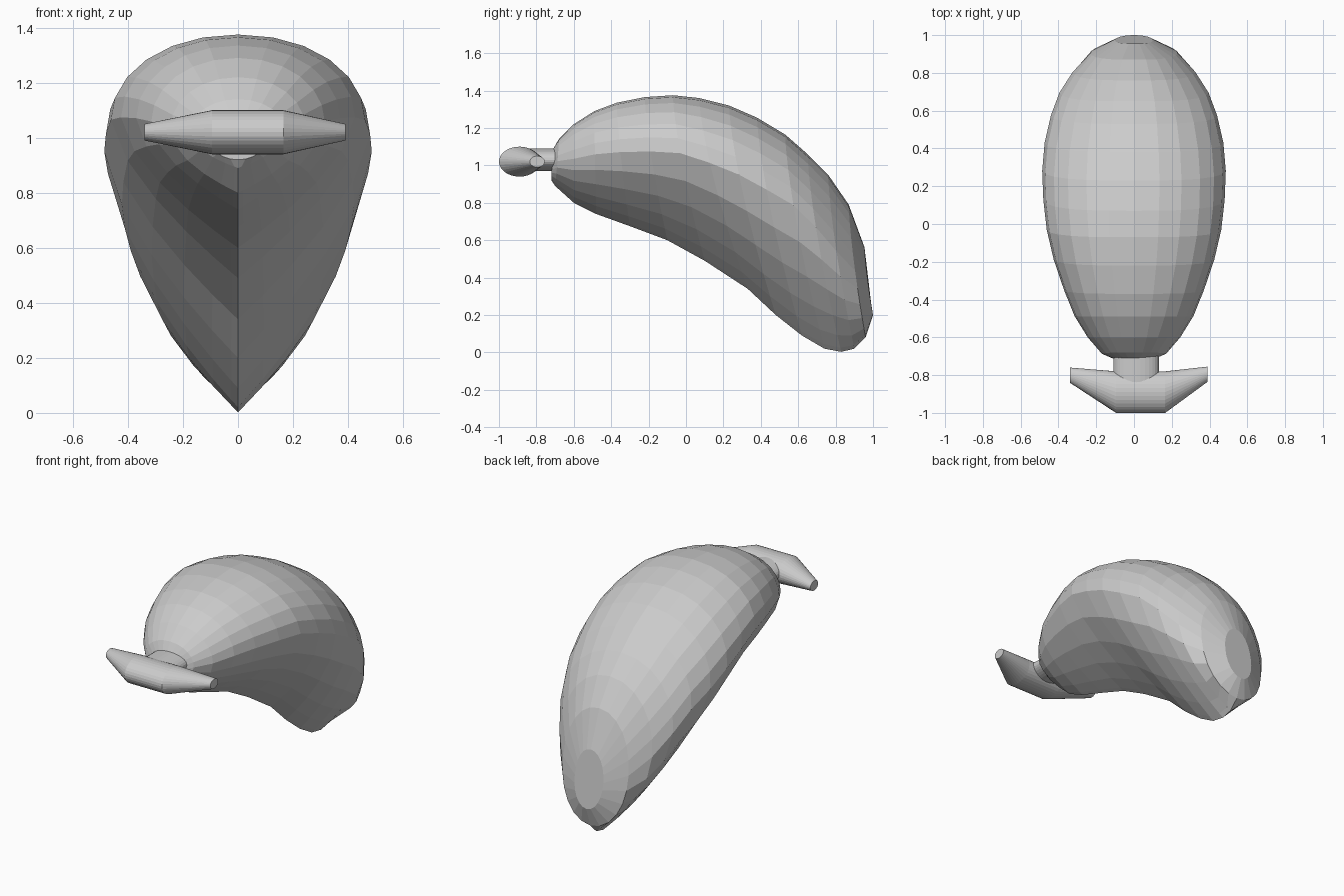
import bpy, bmesh
from math import sin, cos, pi

if "Cube" in bpy.data.objects:
    bpy.data.objects.remove(bpy.data.objects["Cube"])


def loft(name, rings):
    """Skin a list of closed rings and cap both ends."""
    bm = bmesh.new()
    loops = [[bm.verts.new(p) for p in ring] for ring in rings]
    n = len(loops[0])
    for a, b in zip(loops, loops[1:]):
        for i in range(n):
            j = (i + 1) % n
            bm.faces.new((a[i], a[j], b[j], b[i]))
    bm.faces.new(loops[0])
    bm.faces.new(loops[-1])
    bmesh.ops.recalc_face_normals(bm, faces=bm.faces)
    mesh = bpy.data.meshes.new(name)
    bm.to_mesh(mesh)
    bm.free()
    obj = bpy.data.objects.new(name, mesh)
    bpy.context.collection.objects.link(obj)
    return obj


def body_ring(ty, tz, by, bz, w, eq, k, sides=24):
    """Section with a domed upper half and a keeled lower half swept back.
    Top point, bottom point, half width, fraction of widest line, keel power."""
    ring = []
    for i in range(sides):
        a = 2 * pi * i / sides
        c, s = cos(a), sin(a)
        side = 1 if s > 0 else -1
        if c > 0:
            f = eq - c * eq
            x = w * abs(s) ** 0.95
        else:
            f = eq - c * (1 - eq)
            x = w * max(0, 1 - (-c) ** k) ** (1 if k < 2.3 else 0.5)
        ring.append((side * x, ty + (by - ty) * f ** 1.4, tz + (bz - tz) * f))
    return ring


# Curved body: top y, top z, bottom y, bottom z, half width, widest line, keel
sections = [
    (-0.715, 1.08, -0.72, 0.92, 0.10, 0.50, 2.3),
    (-0.68, 1.14, -0.70, 0.89, 0.17, 0.47, 2.2),
    (-0.60, 1.22, -0.60, 0.80, 0.245, 0.44, 2.0),
    (-0.49, 1.29, -0.48, 0.74, 0.315, 0.42, 1.8),
    (-0.37, 1.335, -0.30, 0.675, 0.37, 0.40, 1.7),
    (-0.22, 1.365, -0.10, 0.60, 0.425, 0.38, 1.6),
    (-0.07, 1.375, 0.10, 0.49, 0.462, 0.35, 1.5),
    (0.07, 1.36, 0.33, 0.34, 0.48, 0.34, 1.5),
    (0.23, 1.32, 0.48, 0.20, 0.486, 0.33, 1.5),
    (0.38, 1.255, 0.62, 0.09, 0.473, 0.33, 1.5),
    (0.53, 1.165, 0.74, 0.02, 0.44, 0.33, 1.6),
    (0.65, 1.06, 0.83, 0.003, 0.395, 0.37, 1.7),
    (0.76, 0.95, 0.90, 0.02, 0.325, 0.44, 2.0),
    (0.87, 0.79, 0.96, 0.08, 0.23, 0.50, 2.3),
    (0.955, 0.56, 1.00, 0.20, 0.10, 0.50, 2.3),
]
loft("curved_body", [body_ring(*s) for s in sections])


def ellipse(sides, fn):
    return [fn(cos(2 * pi * i / sides), sin(2 * pi * i / sides)) for i in range(sides)]


# Short oval neck joining the body and the crossbar
loft("neck", [ellipse(32, lambda c, s: (0.012 + 0.12 * c, y, 1.03 + 0.06 * s))
              for y in (-0.86, -0.66)])

# Tapered crossbar: x, centre y, y radius, z radius
bar = [(-0.34, -0.80, 0.04, 0.03), (-0.095, -0.89, 0.11, 0.08),
       (0.165, -0.89, 0.11, 0.08), (0.39, -0.795, 0.04, 0.03)]
loft("crossbar", [ellipse(32, lambda c, s: (x, y + ry * c, 1.02 + rz * s))
                  for x, y, ry, rz in bar])
